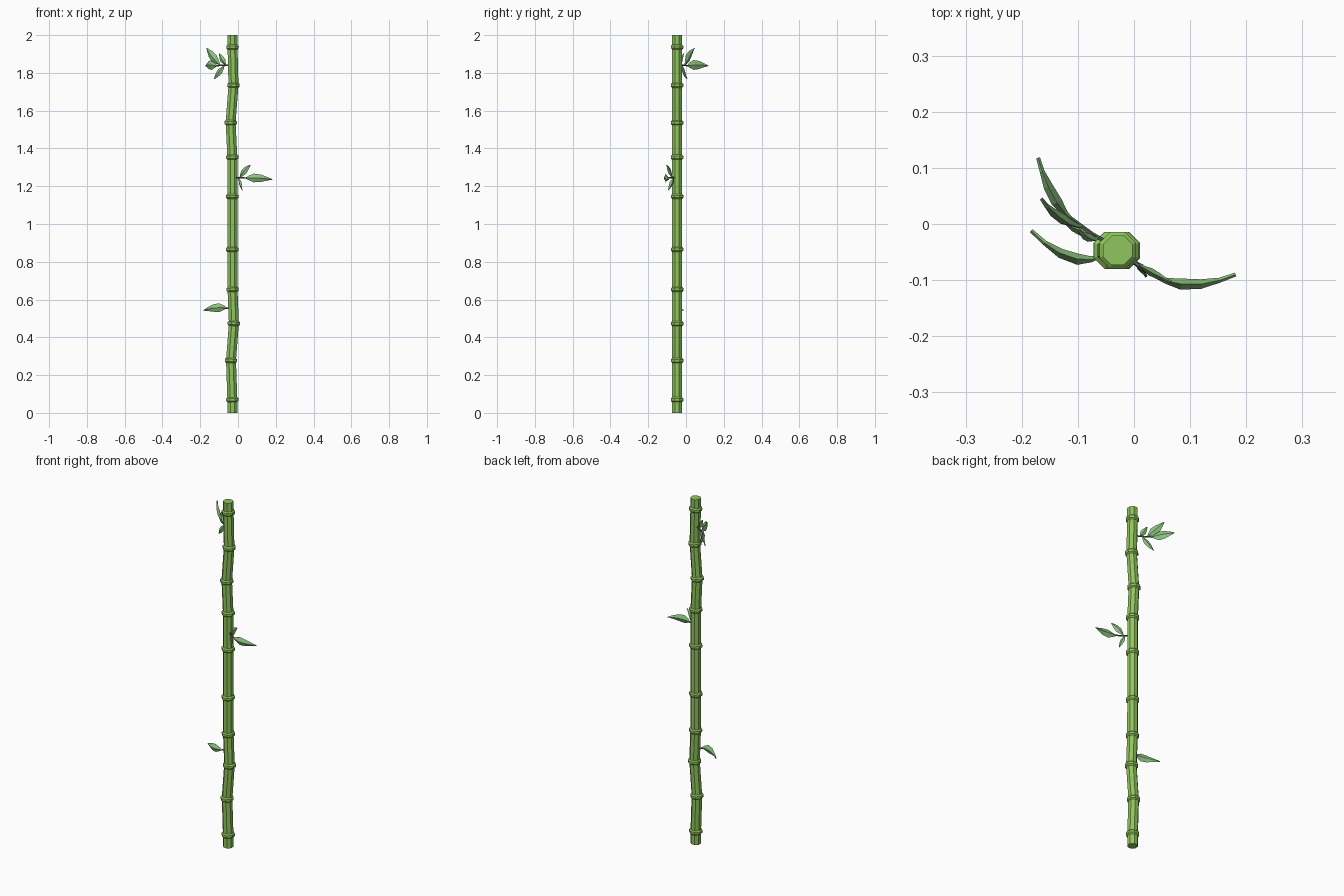
import bpy, math
from mathutils import Vector

if "Cube" in bpy.data.objects:
    bpy.data.objects.remove(bpy.data.objects["Cube"])

def material(name, col):
    m = bpy.data.materials.new(name)
    m.diffuse_color = (*col, 1)
    m.use_nodes = True
    m.node_tree.nodes["Principled BSDF"].inputs["Base Color"].default_value = m.diffuse_color
    return m

STEM = material("stem_green", (0.28, 0.56, 0.11))
LEAF = material("leaf_green", (0.27, 0.55, 0.22))
TWIG = material("twig_grey", (0.10, 0.14, 0.11))
CY = -0.047

def loft(name, rings, mat):
    """Closed skin over a list of equal-sized rings of points."""
    n = len(rings[0])
    verts = [p for r in rings for p in r]
    faces = [(i * n + j, i * n + (j + 1) % n, (i + 1) * n + (j + 1) % n, (i + 1) * n + j)
             for i in range(len(rings) - 1) for j in range(n)]
    faces += [tuple(range(n))[::-1], tuple(range(len(verts) - n, len(verts)))]
    me = bpy.data.meshes.new(name)
    me.from_pydata(verts, [], faces)
    me.materials.append(mat)
    ob = bpy.data.objects.new(name, me)
    bpy.context.collection.objects.link(ob)
    return ob

def octagon(x, z, r, slope=0.0):
    pts = []
    for k in range(8):
        a = math.pi / 8 + k * math.pi / 4
        dx = r * math.cos(a)
        pts.append((x + dx, CY + r * math.sin(a), z - slope * dx))
    return pts

# stalk: zigzag centre line through the nodes
nodes = [(-0.030, 0.07), (-0.037, 0.278), (-0.022, 0.474), (-0.029, 0.654), (-0.030, 0.866),
         (-0.030, 1.146), (-0.030, 1.354), (-0.039, 1.537), (-0.024, 1.735), (-0.029, 1.937)]
R = 0.0285
line = [(-0.030, 0.0)] + nodes + [(-0.029, 2.0)]
loft("stalk", [octagon(x, z, R) for x, z in line], STEM)

# node rings
profile = [(-0.014, 0.028), (-0.007, 0.0355), (0.006, 0.0355), (0.013, 0.028)]
for i, (x, z) in enumerate(nodes):
    s = (line[i + 2][0] - line[i][0]) / (line[i + 2][1] - line[i][1])
    loft(f"node_ring_{i}", [octagon(x + s * h, z + h, r, s) for h, r in profile], STEM)

def twig(name, pts, r=0.004):
    pts = [Vector(p) for p in pts]
    rings = []
    for i, p in enumerate(pts):
        d = (pts[min(i + 1, len(pts) - 1)] - pts[max(i - 1, 0)]).normalized()
        u = d.orthogonal().normalized()
        v = d.cross(u)
        rings.append([p + r * (u * math.cos(a) + v * math.sin(a))
                      for a in (k * math.pi / 2.5 for k in range(5))])
    loft(name, rings, TWIG)

def leaf(name, base, mid, tip, width, thick):
    """Curved blade with a creased diamond section; its face lies near the vertical plane."""
    base, mid, tip = Vector(base), Vector(mid), Vector(tip)
    ctrl = 2 * mid - (base + tip) / 2
    flat = (tip - base).cross(Vector((0, 0, 1)))
    horiz = Vector((tip.x - base.x, tip.y - base.y, 0)).normalized()
    nrm0 = horiz.cross(Vector((0, 0, 1)))
    rings = []
    for t, w in ((0, .12), (.15, .55), (.35, 1), (.6, .85), (.82, .45), (1, .06)):
        p = base * (1 - t) ** 2 + ctrl * 2 * t * (1 - t) + tip * t * t
        d = ((ctrl - base) * (1 - t) + (tip - ctrl) * t).normalized()
        side = nrm0.cross(d).normalized()
        n = d.cross(side)
        tk = thick * max(w, 0.35)
        rings.append([p + side * w * width / 2, p + n * tk / 2,
                      p - side * w * width / 2, p - n * tk / 2])
    loft(name, rings, LEAF)

# lower leaf
twig("lower_twig", [(-0.045, -0.05, 0.553), (-0.07, -0.06, 0.555)])
leaf("lower_leaf", (-0.06, -0.058, 0.555), (-0.118, -0.058, 0.556), (-0.183, -0.012, 0.543), 0.046, 0.02)

# middle branch
twig("middle_twig", [(-0.01, -0.06, 1.246), (0.015, -0.08, 1.245), (0.05, -0.098, 1.243)])
leaf("middle_leaf_end", (0.04, -0.094, 1.243), (0.105, -0.108, 1.243), (0.181, -0.090, 1.236), 0.046, 0.02)
leaf("middle_leaf_up", (0.010, -0.073, 1.247), (0.038, -0.090, 1.285), (0.066, -0.103, 1.312), 0.033, 0.014)
leaf("middle_leaf_down", (0.004, -0.068, 1.243), (0.014, -0.080, 1.21), (0.022, -0.094, 1.178), 0.024, 0.013)

# upper branch
twig("upper_twig", [(-0.045, -0.035, 1.84), (-0.075, -0.018, 1.84), (-0.12, 0.015, 1.838)])
leaf("upper_leaf_end", (-0.112, 0.008, 1.838), (-0.147, 0.055, 1.842), (-0.171, 0.118, 1.838), 0.052, 0.02)
leaf("upper_leaf_up", (-0.095, -0.005, 1.842), (-0.137, 0.015, 1.89), (-0.165, 0.045, 1.931), 0.045, 0.018)
leaf("upper_leaf_small", (-0.065, -0.025, 1.842), (-0.085, -0.023, 1.875), (-0.098, -0.010, 1.902), 0.03, 0.015)
leaf("upper_leaf_down", (-0.072, -0.02, 1.838), (-0.102, -0.010, 1.80), (-0.127, 0.006, 1.767), 0.03, 0.015)
